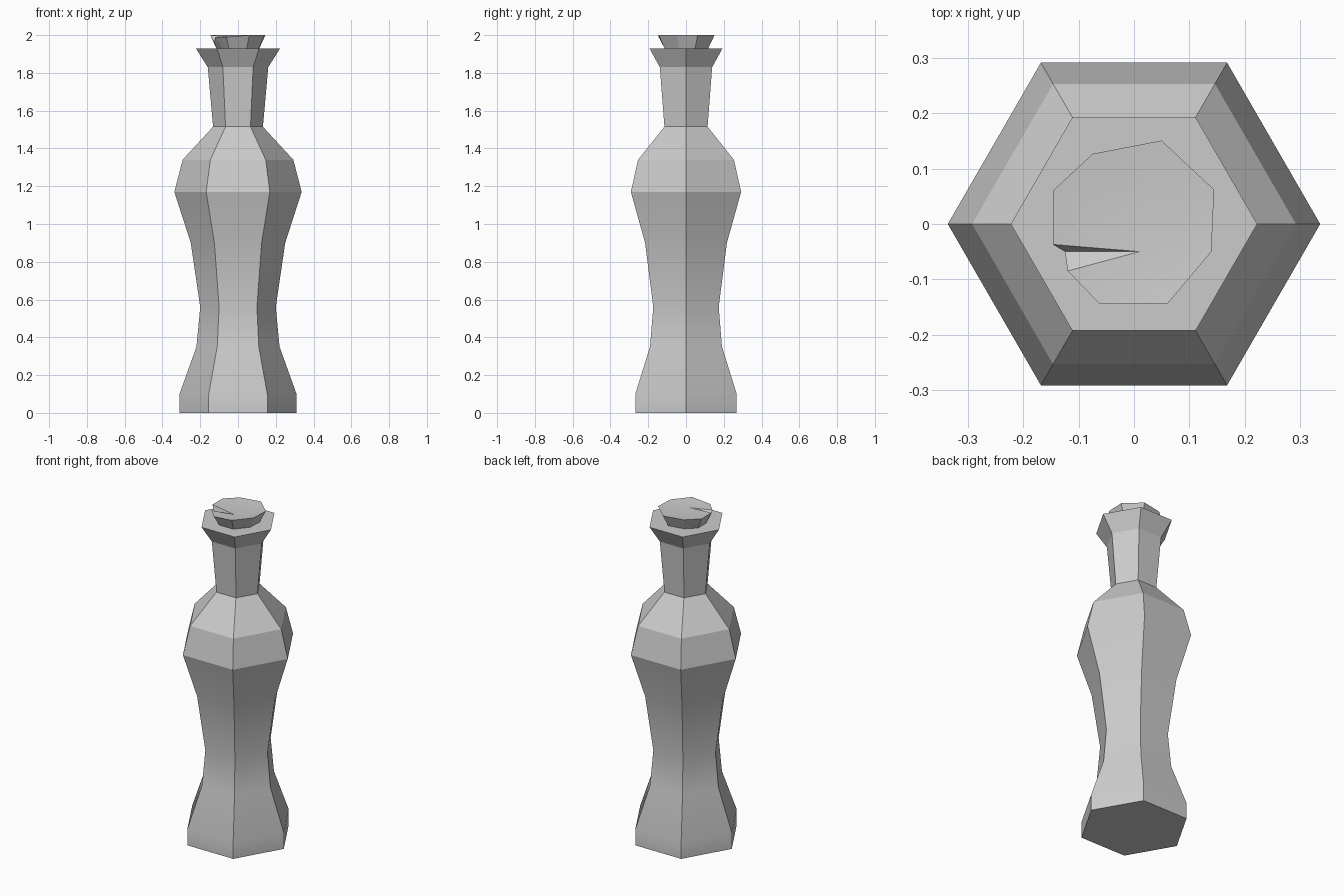
import bpy, bmesh, math
from mathutils import Vector

if "Cube" in bpy.data.objects:
    bpy.data.objects.remove(bpy.data.objects["Cube"], do_unlink=True)

grey = bpy.data.materials.new("light_grey")
grey.use_nodes = True
COLOUR = (0.6, 0.6, 0.6, 1)
grey.diffuse_color = COLOUR
grey.node_tree.nodes["Principled BSDF"].inputs["Base Color"].default_value = COLOUR


def finish(name, bm, angle):
    """Turn a bmesh into a shaded object."""
    bmesh.ops.recalc_face_normals(bm, faces=bm.faces)
    mesh = bpy.data.meshes.new(name)
    bm.to_mesh(mesh)
    bm.free()
    mesh.materials.append(grey)
    obj = bpy.data.objects.new(name, mesh)
    bpy.context.collection.objects.link(obj)
    bpy.ops.object.select_all(action="DESELECT")
    bpy.context.view_layer.objects.active = obj
    obj.select_set(True)
    bpy.ops.object.shade_smooth_by_angle(angle=math.radians(angle))
    return obj


def bridge(bm, low, high):
    n = len(low)
    for i in range(n):
        j = (i + 1) % n
        bm.faces.new((low[i], low[j], high[j], high[i]))


# Six-sided bottle body: radius and height of each ring
profile = [(0.31, 0), (0.31, 0.1), (0.22, 0.35), (0.2, 0.56), (0.25, 0.9),
           (0.337, 1.17), (0.293, 1.34), (0.132, 1.515), (0.16, 1.83), (0.223, 1.93)]
SIDES = 6
bm = bmesh.new()
rings = []
for r, z in profile:
    turns = [math.tau * i / SIDES for i in range(SIDES)]
    rings.append([bm.verts.new((r * math.cos(a), r * math.sin(a), z)) for a in turns])
for low, high in zip(rings, rings[1:]):
    bridge(bm, low, high)
bm.faces.new(rings[0][::-1])
bm.faces.new(rings[-1])
finish("bottle", bm, 20)

# Flared stopper with a chipped notch and a dished top
outline = [(0.145, 0.062, 2), (0.05, 0.151, 2), (-0.075, 0.127, 2), (-0.147, 0.06, 2),
           (-0.147, -0.037, 2), (-0.125, -0.05, 1.96), (-0.12, -0.085, 1.99),
           (-0.062, -0.145, 1.99), (0.06, -0.145, 2), (0.14, -0.05, 2)]
bm = bmesh.new()
top = [bm.verts.new(p) for p in outline]
foot = [bm.verts.new((x * 0.78, y * 0.78, 1.93)) for x, y, z in outline]
bridge(bm, foot, top)
centre = bm.verts.new(Vector((0.01, -0.05, 1.985)))
for a, b in zip(top, top[1:] + top[:1]):
    bm.faces.new((a, b, centre))
bm.faces.new(foot[::-1])
finish("stopper", bm, 20)
